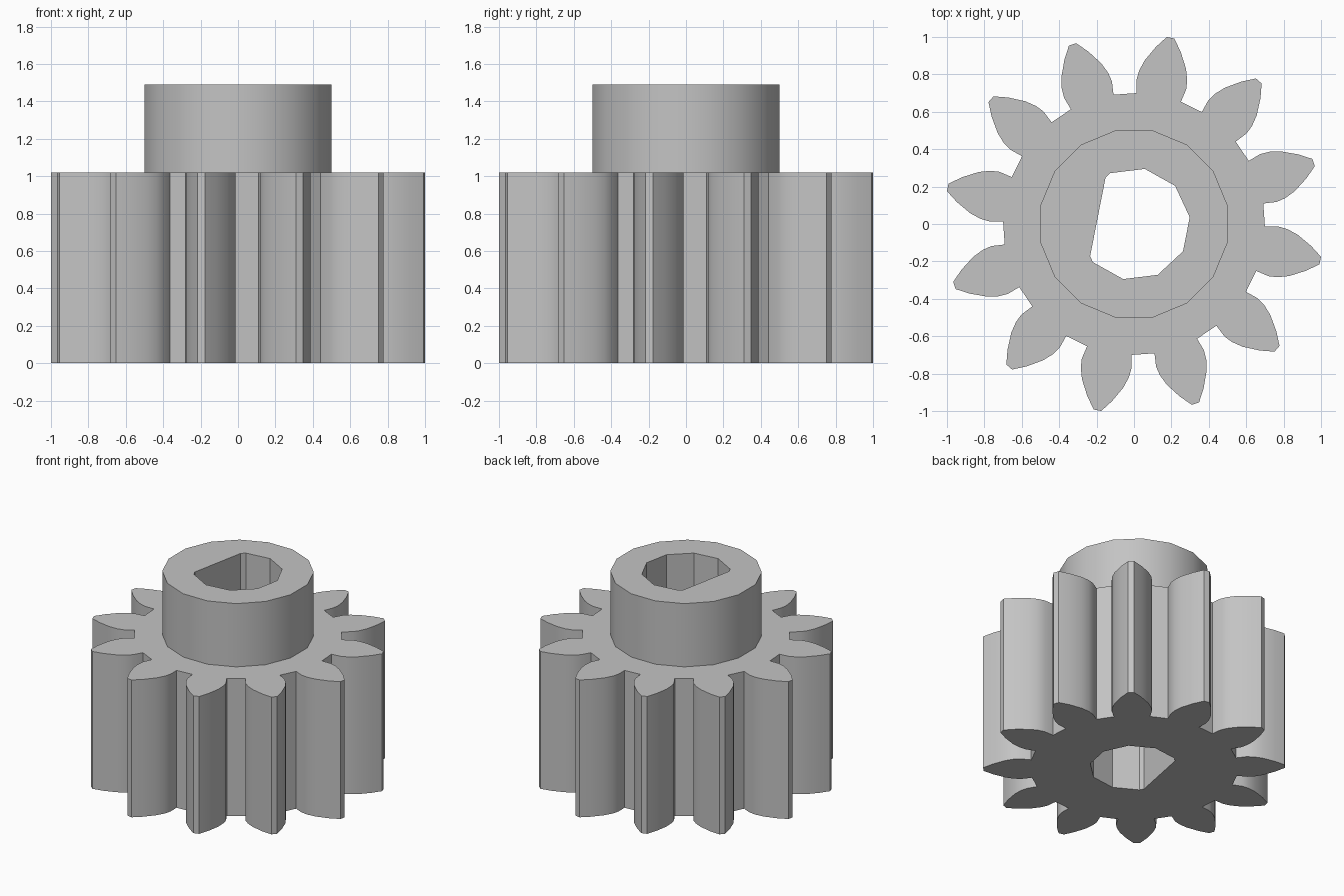
import bpy
import bmesh
from math import cos, sin, radians

cube = bpy.data.objects.get("Cube")
if cube:
    bpy.data.objects.remove(cube, do_unlink=True)

TEETH = 12
AXIS = 78.9            # direction of the first tooth, in degrees
WHEEL_TOP, HUB_TOP = 1.02, 1.49

steel = bpy.data.materials.new("plain grey")
steel.use_nodes = True
grey = (0.55, 0.55, 0.55, 1)
steel.diffuse_color = grey
steel.node_tree.nodes["Principled BSDF"].inputs["Base Color"].default_value = grey


def polar(radius, degrees):
    return (radius * cos(radians(degrees)), radius * sin(radians(degrees)))


def gear_outline():
    # Half of one tooth: radius and half angle, from root to tip
    flank = [(0.70, 9.9), (0.772, 10.1), (0.82, 9.2),
             (0.876, 7.4), (0.953, 4.1), (1.015, 1.15)]
    points = []
    for i in range(TEETH):
        centre = AXIS + i * 360 / TEETH
        points += [polar(r, centre - a) for r, a in flank]
        points += [polar(r, centre + a) for r, a in reversed(flank)]
    return points


def hub_outline(sides=16, radius=0.51):
    return [polar(radius, (i + 0.5) * 360 / sides) for i in range(sides)]


def bore_outline(sides=10, radius=0.3, flat=0.197):
    # Ten-sided hole, clipped by one flat to make a D shape
    nx, ny = polar(1, AXIS + 90)
    ring = [polar(radius, AXIS + i * 360 / sides) for i in range(sides)]
    points = []
    for p, q in zip(ring, ring[1:] + ring[:1]):
        dp = p[0] * nx + p[1] * ny - flat
        dq = q[0] * nx + q[1] * ny - flat
        if dp <= 0:
            points.append(p)
        if dp * dq < 0:
            t = dp / (dp - dq)
            points.append((p[0] + t * (q[0] - p[0]), p[1] + t * (q[1] - p[1])))
    return points


def bored_solid(name, outer, inner, z0, z1):
    """Upright solid with the given outline and a hole right through it."""
    bm = bmesh.new()
    caps = ([], [])
    for outline in (outer, inner):
        low, high = [[bm.verts.new((x, y, z)) for x, y in outline] for z in (z0, z1)]
        for i in range(len(outline)):
            j = (i + 1) % len(outline)
            bm.faces.new((low[i], low[j], high[j], high[i]))
            caps[0].append(bm.edges.get((low[i], low[j])))
            caps[1].append(bm.edges.get((high[i], high[j])))
    for edges in caps:
        bmesh.ops.triangle_fill(bm, edges=edges, use_beauty=True)
    bmesh.ops.recalc_face_normals(bm, faces=bm.faces[:])
    mesh = bpy.data.meshes.new(name)
    bm.to_mesh(mesh)
    bm.free()
    mesh.materials.append(steel)
    obj = bpy.data.objects.new(name, mesh)
    bpy.context.collection.objects.link(obj)
    # Smooth flanks and hub, crisp corners
    bpy.ops.object.select_all(action="DESELECT")
    obj.select_set(True)
    bpy.context.view_layer.objects.active = obj
    bpy.ops.object.shade_smooth_by_angle(angle=radians(30))
    return obj


# Toothed wheel with a collar on top, both sharing the D-shaped bore
bored_solid("toothed_wheel", gear_outline(), bore_outline(), 0, WHEEL_TOP)
bored_solid("hub_collar", hub_outline(), bore_outline(), WHEEL_TOP, HUB_TOP)
